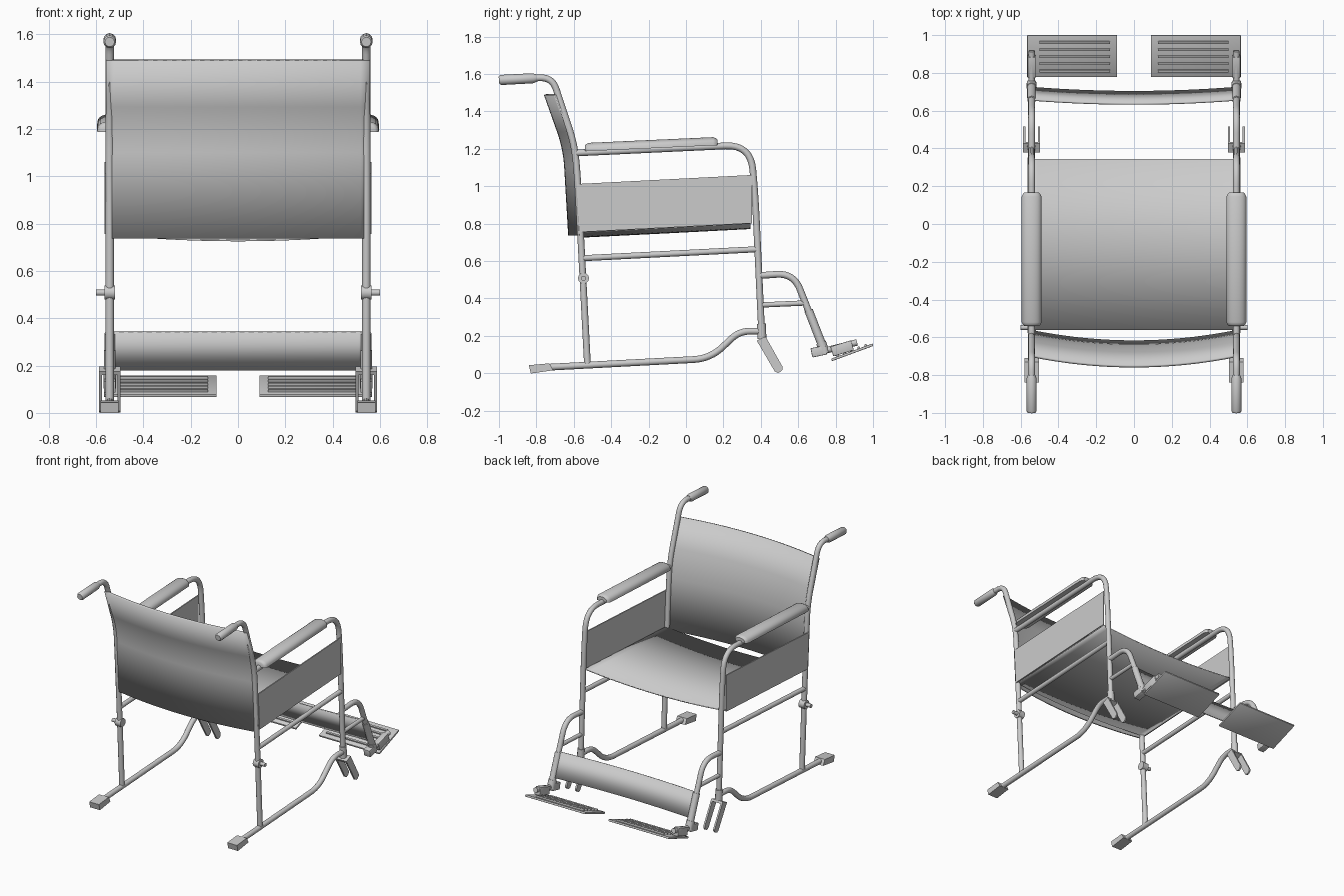
import bpy, bmesh
from math import sin, cos, pi
from mathutils import Vector, Matrix

if "Cube" in bpy.data.objects:
    bpy.data.objects.remove(bpy.data.objects["Cube"])

X = 0.542   # side frame distance from the centre
R = 0.018   # tube radius


def finish(ob, mirror=True, angle=0.7):
    if mirror:
        m = ob.modifiers.new("mirror", 'MIRROR')
        m.use_axis[0] = True
        m.use_mirror_merge = False
    bpy.ops.object.select_all(action='DESELECT')
    ob.select_set(True)
    bpy.context.view_layer.objects.active = ob
    bpy.ops.object.shade_smooth_by_angle(angle=angle)
    return ob


def mesh_object(name, bm, **kw):
    bmesh.ops.recalc_face_normals(bm, faces=bm.faces)
    me = bpy.data.meshes.new(name)
    bm.to_mesh(me)
    bm.free()
    ob = bpy.data.objects.new(name, me)
    bpy.context.collection.objects.link(ob)
    return finish(ob, **kw)


def fillet(pts, trim):
    """Round the corners of a polyline with quadratic arcs."""
    pts = [Vector(p) for p in pts]
    out = [pts[0]]
    for a, p, b in zip(pts, pts[1:], pts[2:]):
        t = min(trim, (a - p).length * 0.49, (b - p).length * 0.49)
        s, e = p + (a - p).normalized() * t, p + (b - p).normalized() * t
        out += [s * (1 - k / 8) ** 2 + p * 2 * (k / 8) * (1 - k / 8) + e * (k / 8) ** 2 for k in range(9)]
    return out + [pts[-1]]


def tube(name, pts, r=R, trim=0.1, radii=None):
    """Mirrored tube; points are (y, z) at x = X or full (x, y, z)."""
    pts = [p if len(p) == 3 else (X, *p) for p in pts]
    pts = [Vector(p) for p in pts] if radii else fillet(pts, trim)
    cu = bpy.data.curves.new(name, 'CURVE')
    cu.dimensions = '3D'
    cu.bevel_depth = r
    cu.bevel_resolution = 4
    cu.use_fill_caps = True
    sp = cu.splines.new('POLY')
    sp.points.add(len(pts) - 1)
    for i, p in enumerate(pts):
        sp.points[i].co = (*p, 1)
        sp.points[i].radius = radii[i] if radii else 1
    ob = bpy.data.objects.new(name, cu)
    bpy.context.collection.objects.link(ob)
    bpy.ops.object.select_all(action='DESELECT')
    ob.select_set(True)
    bpy.context.view_layer.objects.active = ob
    bpy.ops.object.convert(target='MESH')
    return finish(bpy.context.object)


def slab(name, profile, spans):
    """Extrude a (y, z) profile over one or more x spans."""
    bm = bmesh.new()
    for x0, x1 in spans:
        a = [bm.verts.new((x0, y, z)) for y, z in profile]
        b = [bm.verts.new((x1, y, z)) for y, z in profile]
        bm.faces.new(a)
        bm.faces.new(b[::-1])
        for i in range(len(a)):
            j = (i + 1) % len(a)
            bm.faces.new((a[i], a[j], b[j], b[i]))
    return mesh_object(name, bm, angle=0.5)


def boxes(name, items, bevel=0.004):
    """Boxes as (centre, size, tilt about x)."""
    bm = bmesh.new()
    for c, s, tilt in items:
        bmesh.ops.create_cube(bm, size=1, matrix=Matrix.Translation(c) @ Matrix.Rotation(tilt, 4, 'X') @ Matrix.Diagonal((*s, 1)))
    bmesh.ops.bevel(bm, geom=bm.edges[:], offset=bevel, segments=2, affect='EDGES', profile=0.5)
    return mesh_object(name, bm, angle=0.5)


def sling(name, rows, half, sag, thick):
    """Cloth hung between the two sides, bowing by sag (y, z) in the middle."""
    bm = bmesh.new()
    n = 28
    grid = []
    for y, z in rows:
        row = []
        for i in range(n + 1):
            u = 2 * i / n - 1
            k = 1 - u * u
            row.append(bm.verts.new((u * half, y + sag[0] * k, z + sag[1] * k)))
        grid.append(row)
    for a, b in zip(grid, grid[1:]):
        for i in range(n):
            bm.faces.new((a[i], a[i + 1], b[i + 1], b[i]))
    ob = mesh_object(name, bm, mirror=False)
    m = ob.modifiers.new("thickness", 'SOLIDIFY')
    m.thickness = thick
    m.offset = 0
    return ob


# Side frames
tube("back_post", [(-0.85, 1.577), (-0.715, 1.582), (-0.595, 1.22), (-0.578, 1.02), (-0.527, 0.05)])
tube("push_grip", [(-1.0, 1.567), (-0.99, 1.568), (-0.82, 1.577), (-0.8, 1.578)], r=0.027, radii=[0.75, 1, 1, 0.75])
tube("arm_and_front_post", [(-0.585, 1.178), (0.345, 1.222), (0.37, 0.95), (0.406, 0.19)], trim=0.17)
tube("side_rail", [(-0.553, 0.615), (0.383, 0.663)], r=0.016)
tube("base_rail", [(-0.74, 0.032), (0.13, 0.078), (0.285, 0.225), (0.405, 0.225)], trim=0.09)
tube("front_post_sleeve", [(0.403, 0.265), (0.406, 0.185)], r=0.024)

# Rear axle mounts
tube("axle_collar", [(X - 0.022, -0.548, 0.508), (X + 0.022, -0.548, 0.508)], r=0.03)
tube("axle_stub", [(X, -0.548, 0.508), (0.6, -0.548, 0.508)], r=0.013)

# Feet and caster forks
slab("rear_foot", [(-0.84, 0.043), (-0.73, 0.053), (-0.71, 0.016), (-0.82, 0.0), (-0.83, 0.0)], [(X - 0.038, X + 0.038)])
prong = [(0.378, 0.175), (0.425, 0.197), (0.516, 0.035), (0.516, 0.02), (0.506, 0.008), (0.492, 0.002), (0.475, 0.009)]
slab("caster_fork", prong, [(X - 0.045, X - 0.033), (X + 0.033, X + 0.045)])
slab("fork_crown", [(0.378, 0.175), (0.425, 0.197), (0.433, 0.182), (0.386, 0.16)], [(X - 0.045, X + 0.045)])

# Armrest pads: domed top, flat underside, rounded ends
bm = bmesh.new()
loops = []
for y, s in [(-0.54, 0.7), (-0.535, 0.86), (-0.52, 1), (0.145, 1), (0.16, 0.86), (0.168, 0.7)]:
    base = 1.187 + (y + 0.54) * 0.0455
    loops.append([bm.verts.new((X + 0.053 * s * cos(pi * i / 14), y, base + 0.044 * s * sin(pi * i / 14) ** 0.7))
                  for i in range(15)])
for a, b in zip(loops, loops[1:]):
    for i in range(15):
        j = (i + 1) % 15
        bm.faces.new((a[i], a[j], b[j], b[i]))
bm.faces.new(loops[0])
bm.faces.new(loops[-1])
mesh_object("armrest_pad", bm)

# Side panels
slab("side_panel", [(-0.578, 1.012), (0.352, 1.06), (0.352, 0.802), (-0.562, 0.755)], [(X + 0.014, X + 0.022)])

# Cloth seat, backrest and calf strap
sling("seat", [(-0.56, 0.757), (-0.1, 0.78), (0.345, 0.803)], 0.55, (0, -0.028), 0.008)
back = fillet([(0, -0.565, 0.737), (0, -0.592, 1.2), (0, -0.695, 1.49)], 0.1)
sling("backrest", [(p.y, p.z) for p in back], 0.557, (-0.058, 0), 0.014)
sling("calf_strap", [(0.722, 0.18), (0.658, 0.342)], 0.548, (-0.022, 0), 0.01)

# Leg rests
tube("leg_rest", [(0.39, 0.522), (0.575, 0.535), (0.652, 0.342), (0.735, 0.13)], trim=0.095)
tube("leg_rest_brace", [(0.4, 0.365), (0.645, 0.376)], r=0.014)
tube("leg_rest_sleeve", [(0.656, 0.335), (0.728, 0.15)], r=0.023)
tube("ankle_collar", [(0.722, 0.165), (0.743, 0.105)], r=0.027)
boxes("ankle_block", [((X, 0.71, 0.117), (0.05, 0.08, 0.05), 0.2)])
tube("foot_hinge_rod", [(0.73, 0.118), (0.915, 0.165)], r=0.017)
boxes("foot_hinge_block", [((X, 0.835, 0.133), (0.042, 0.115, 0.055), 0.3)])

# Footplates with raised grip ridges
tilt = 0.352
centre = Vector((0.328, 0.889, 0.112))
boxes("footplate", [(centre, (0.476, 0.236, 0.014), tilt)])
along, up = Vector((0, cos(tilt), sin(tilt))), Vector((0, -sin(tilt), cos(tilt)))
boxes("footplate_ridges", [(centre + along * (k * 0.04) + up * 0.01 + Vector((-0.014, 0, 0)), (0.375, 0.013, 0.014), tilt)
                           for k in range(-2, 3)], bevel=0.003)
